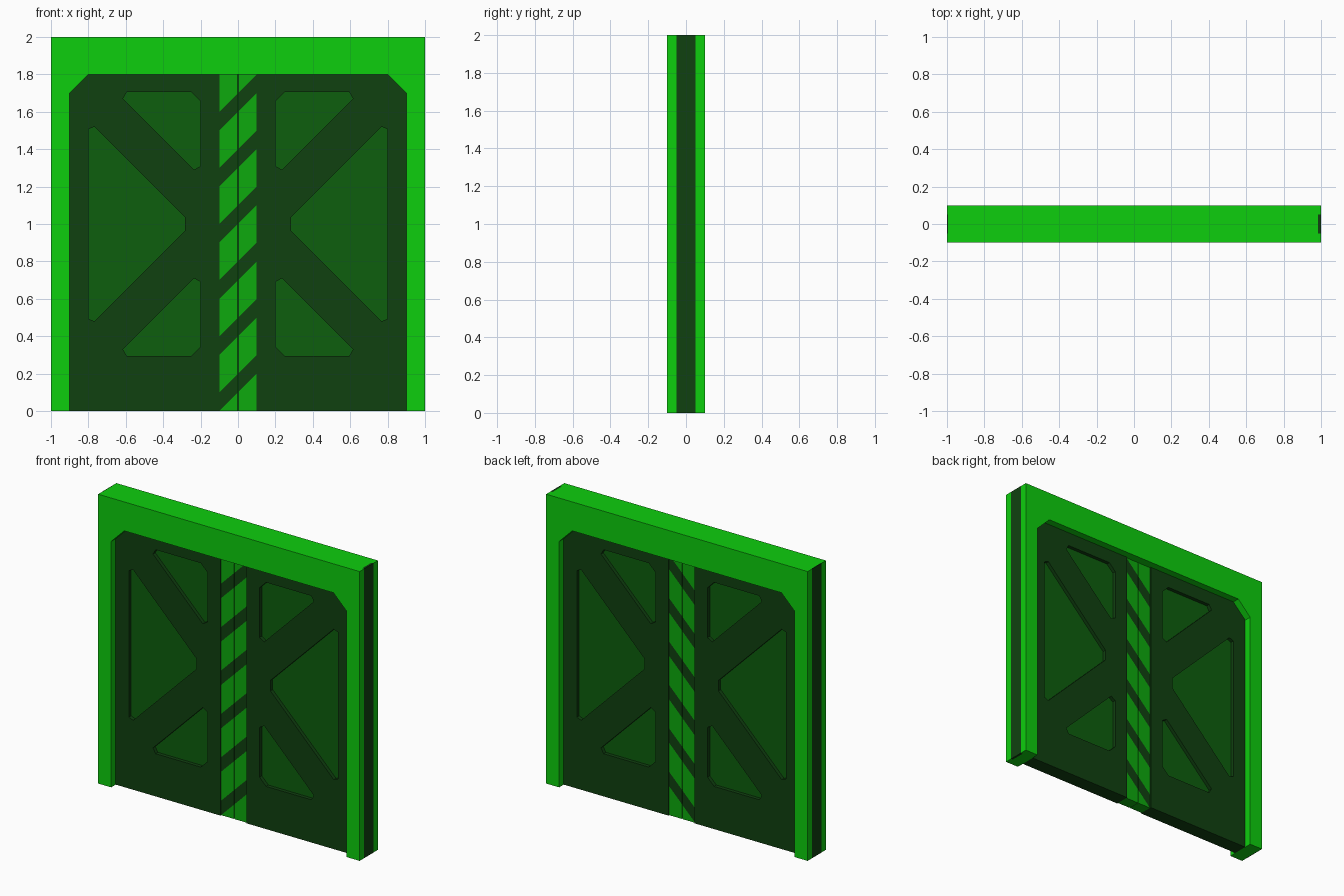
import bpy, bmesh
from mathutils import Vector

cube = bpy.data.objects.get("Cube")
if cube:
    bpy.data.objects.remove(cube, do_unlink=True)


def material(name, color):
    m = bpy.data.materials.new(name)
    m.use_nodes = True
    m.diffuse_color = (*color, 1)
    m.node_tree.nodes["Principled BSDF"].inputs["Base Color"].default_value = (*color, 1)
    return m


bright = material("bright green", (0.004, 0.62, 0.004))
mid = material("mid green", (0.004, 0.40, 0.004))
pane = material("pane green", (0.004, 0.112, 0.004))
dark = material("dark green", (0.005, 0.053, 0.005))


def slab(name, outline, depth, mats, holes=(), cuts=(), rule=None):
    """Extrude an x-z outline with holes to y = +-depth, then colour its faces by a rule."""
    bm = bmesh.new()
    edges = []
    for loop in (outline, *holes):
        verts = [bm.verts.new((x, -depth, z)) for x, z in loop]
        edges += [bm.edges.new((a, b)) for a, b in zip(verts, verts[1:] + verts[:1])]
    if holes:
        bmesh.ops.triangle_fill(bm, edges=edges, use_beauty=True)
    else:
        bm.faces.new(bm.verts)
    extruded = bmesh.ops.extrude_face_region(bm, geom=bm.faces[:])["geom"]
    moved = [v for v in extruded if isinstance(v, bmesh.types.BMVert)]
    bmesh.ops.translate(bm, verts=moved, vec=(0, 2 * depth, 0))
    for point, normal in cuts:
        bmesh.ops.bisect_plane(bm, geom=bm.verts[:] + bm.edges[:] + bm.faces[:],
                               plane_co=point, plane_no=normal)
    bmesh.ops.recalc_face_normals(bm, faces=bm.faces[:])
    if rule:
        for f in bm.faces:
            f.material_index = int(rule(f.calc_center_median()))
    mesh = bpy.data.meshes.new(name)
    bm.to_mesh(mesh)
    bm.free()
    for m in mats:
        mesh.materials.append(m)
    obj = bpy.data.objects.new(name, mesh)
    bpy.context.collection.objects.link(obj)
    return obj


def rect(x0, x1, z0, z1):
    return [(x0, z0), (x1, z0), (x1, z1), (x0, z1)]


def flip_x(loop, side):
    return [(side * x, z) for x, z in loop]


# Door frame with a dark strip let into each outer side
half = [(1, 2), (1, 0), (0.9, 0), (0.9, 1.7), (0.8, 1.8)]
frame_outline = half + flip_x(half, -1)[::-1]
slab("door_frame", frame_outline, 0.1, [bright, dark],
     cuts=[((0, 0.05, 0), (0, 1, 0)), ((0, -0.05, 0), (0, 1, 0)),
           ((0.985, 0, 0), (1, 0, 0)), ((-0.995, 0, 0), (1, 0, 0))],
     rule=lambda c: abs(c.y) < 0.05 and (c.x > 0.985 or c.x < -0.995))

# Door leaves with three recessed panes each
leaf = [(0.1, 0), (0.9, 0), (0.9, 1.7), (0.8, 1.8), (0.1, 1.8)]
big = [(0.8, 1.507), (0.767, 1.52), (0.283, 1.036), (0.283, 0.964), (0.767, 0.48), (0.8, 0.493)]
upper = [(0.615, 1.67), (0.595, 1.705), (0.25, 1.705), (0.2, 1.655), (0.2, 1.31), (0.235, 1.29)]
lower = [(x, 2 - z) for x, z in upper]
panes = {"middle": big, "upper": upper, "lower": lower}

# Diagonal stripes along the meeting edges
stripe = 0.1
slant = Vector((-1, 0, 1))
stripe_cuts = [((0, 0, k * stripe), slant) for k in range(-1, 20)]

for side, label in ((1, "left"), (-1, "right")):
    slab(label + "_door_leaf", flip_x(leaf, side), 0.05, [dark],
         holes=[flip_x(p, side) for p in panes.values()])
    for name, loop in panes.items():
        slab(f"{label}_{name}_pane", flip_x(loop, side), 0.025, [pane])
    slab(label + "_striped_edge", flip_x(rect(0.003, 0.1, 0, 1.8), side), 0.042, [mid, dark],
         cuts=stripe_cuts, rule=lambda c: int((c.z - c.x + 3 * stripe) // stripe) % 3 == 1)

# Seal between the two leaves
slab("centre_seal", rect(-0.003, 0.003, 0, 1.8), 0.03, [pane])
